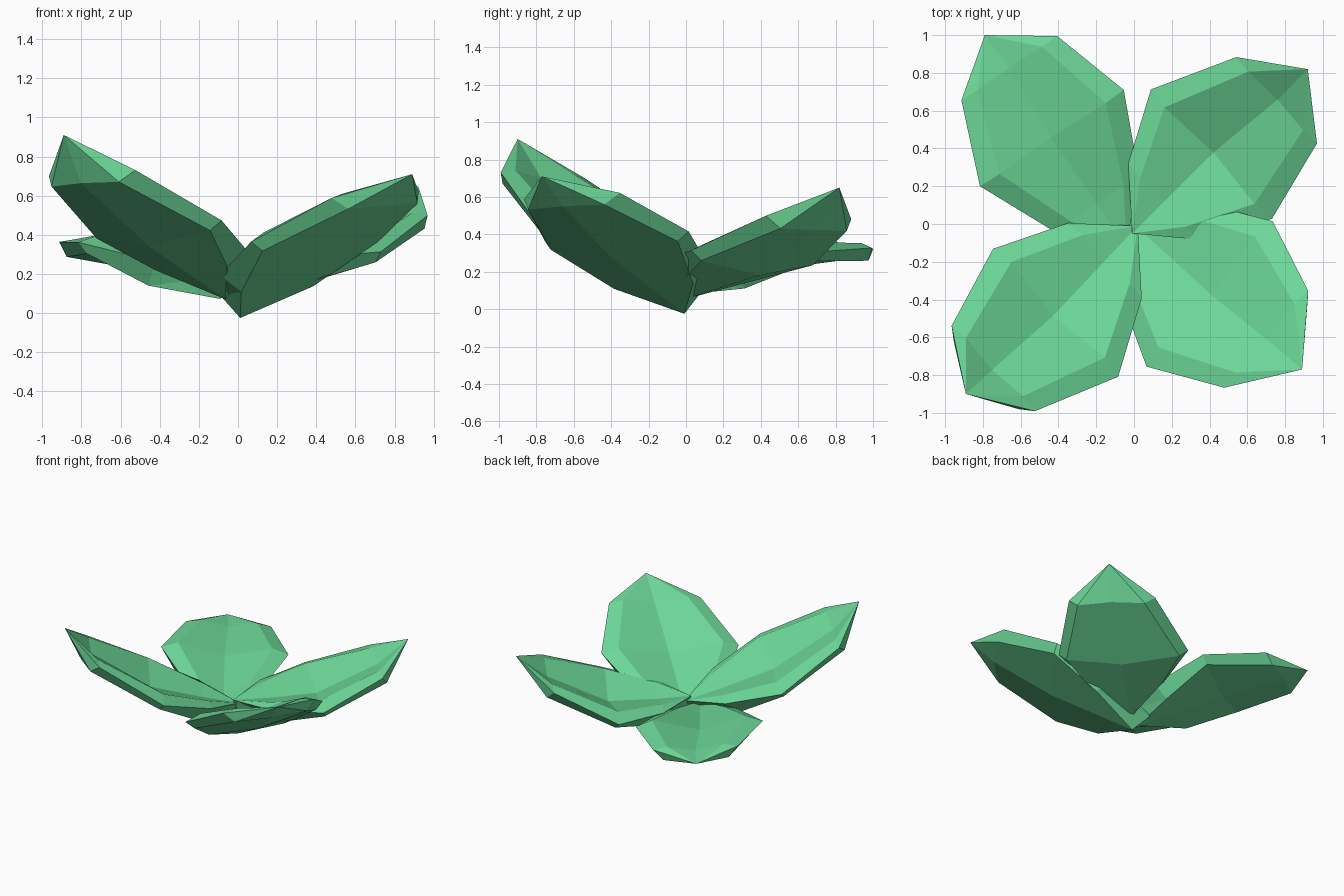
import bpy, bmesh
from mathutils import Vector

if "Cube" in bpy.data.objects:
    bpy.data.objects.remove(bpy.data.objects["Cube"])

green = bpy.data.materials.new("leaf_green")
green.diffuse_color = (0.15, 0.68, 0.31, 1)
green.use_nodes = True
green.node_tree.nodes["Principled BSDF"].inputs["Base Color"].default_value = green.diffuse_color


def leaf(name, spine, scale, roll):
    """Thick low-poly leaf: eight-sided sections lofted along a spine."""
    base, mid, outer, tip = [Vector(p) for p in spine]
    along = (tip - base).normalized()
    side = Vector((-along.y, along.x, 0)).normalized()
    side = (side + Vector((0, 0, roll))).normalized()
    up = along.cross(side).normalized()
    # centre, half width, rim (inset, lift), dish,
    # flank (inset, depth, shift), keel (depth, shift)
    stations = [
        (base.lerp(mid, 0.4), 0.30, (0.10, 0.02), -0.025, (0.02, 0.13, 0.07), (0.155, -0.22)),
        (mid, 0.51, (0.12, 0.045), -0.045, (0.06, 0.055, 0.0), (0.125, 0.0)),
        (outer, 0.34, (0.10, 0.02), -0.02, (0.07, 0.075, 0.02), (0.085, 0.05)),
    ]
    bm = bmesh.new()
    rings = []
    for c, w, (inset, lift), dish, (fi, fd, fs), (kd, ks) in stations:
        w *= scale
        section = [(w, 0, 0), (w - inset, lift, 0), (0, dish, 0),
                   (inset - w, lift, 0), (-w, 0, 0),
                   (fi - w, -fd, fs), (0, -kd, ks), (w - fi, -fd, fs)]
        rings.append([bm.verts.new(c + side * v + up * h + along * s)
                      for v, h, s in section])
    for a, b in zip(rings, rings[1:]):
        for i in range(8):
            j = (i + 1) % 8
            bm.faces.new((a[i], a[j], b[j], b[i]))
    # close both ends to a point
    for ring, point in ((rings[0], base), (rings[-1], tip)):
        end = bm.verts.new(point)
        for i in range(8):
            bm.faces.new((ring[i], ring[(i + 1) % 8], end))
    bmesh.ops.recalc_face_normals(bm, faces=bm.faces)
    mesh = bpy.data.meshes.new(name)
    bm.to_mesh(mesh)
    bm.free()
    mesh.materials.append(green)
    bpy.context.collection.objects.link(bpy.data.objects.new(name, mesh))


# spine points: base, widest section, outer section, tip
leaf("front_right_leaf", [(-0.09, 0.08, 0.09), (0.40, -0.37, 0.39),
     (0.70, -0.61, 0.605), (0.89, -0.77, 0.71)], 1.0, 0.05)
leaf("front_left_leaf", [(0.02, -0.01, 0.22), (-0.415, -0.47, 0.45),
     (-0.745, -0.765, 0.715), (-0.89, -0.90, 0.91)], 0.93, 0.05)
leaf("back_right_leaf", [(-0.01, -0.05, 0.25), (0.41, 0.37, 0.30),
     (0.755, 0.655, 0.49), (0.92, 0.82, 0.65)], 0.92, -0.03)
leaf("back_left_leaf", [(-0.04, -0.12, 0.19), (-0.435, 0.455, 0.335),
     (-0.66, 0.825, 0.346), (-0.79, 1.0, 0.32)], 0.90, 0.06)
